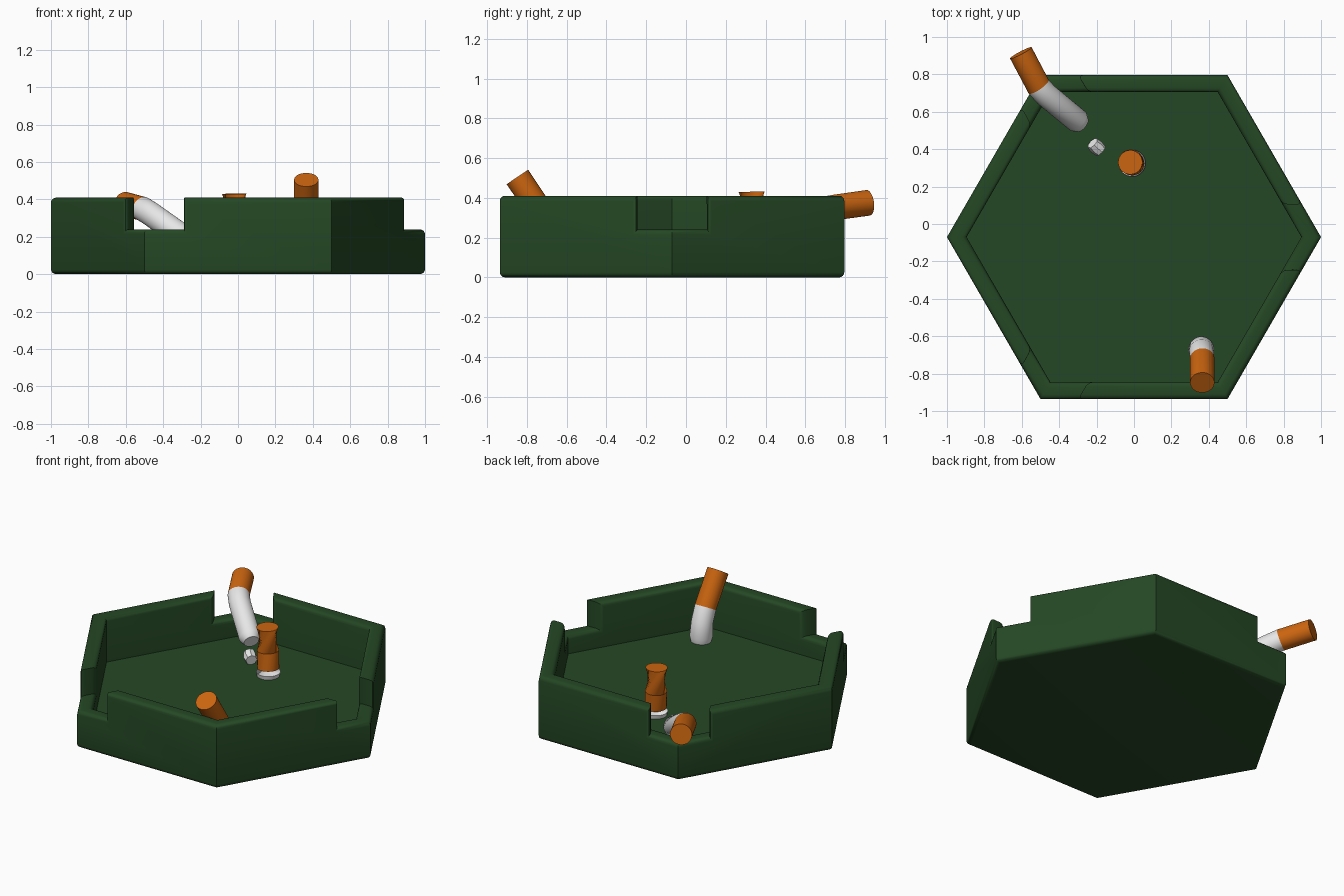
import bpy, bmesh, math
from mathutils import Vector

cube = bpy.data.objects.get("Cube")
if cube:
    bpy.data.objects.remove(cube, do_unlink=True)


def material(name, rgb):
    mat = bpy.data.materials.new(name)
    mat.use_nodes = True
    mat.diffuse_color = (*rgb, 1)
    mat.node_tree.nodes["Principled BSDF"].inputs["Base Color"].default_value = (*rgb, 1)
    return mat


GREEN = material("dark green", (0.018, 0.064, 0.018))
ORANGE = material("filter orange", (0.6, 0.13, 0.005))
WHITE = material("paper white", (0.8, 0.8, 0.8))


def finish(name, bm, mats):
    bmesh.ops.recalc_face_normals(bm, faces=bm.faces[:])
    mesh = bpy.data.meshes.new(name)
    bm.to_mesh(mesh)
    bm.free()
    for mat in mats:
        mesh.materials.append(mat)
    obj = bpy.data.objects.new(name, mesh)
    bpy.context.collection.objects.link(obj)
    bpy.ops.object.select_all(action='DESELECT')
    obj.select_set(True)
    bpy.context.view_layer.objects.active = obj
    bpy.ops.object.shade_smooth_by_angle(angle=math.radians(35))
    return obj


# Hexagonal tray with a rest cut into every other corner
CENTRE = Vector((0, -0.07, 0))
FLOOR, LOW, TOP = 0.12, 0.24, 0.41
HALF_NOTCH = 0.175


def outline(radius):
    points = []
    for k in range(6):
        a = math.radians(60 * k)
        out, side = Vector((math.cos(a), math.sin(a), 0)), Vector((-math.sin(a), math.cos(a), 0))
        for w in ((-HALF_NOTCH, 0, HALF_NOTCH) if k % 2 == 0 else (0,)):
            points.append(CENTRE + out * (radius - abs(w) / math.sqrt(3)) + side * w)
    return points


def make_tray():
    bm = bmesh.new()
    outer, inner = outline(1.0), outline(0.895)
    count = len(outer)

    def level(points, z):
        return [bm.verts.new((p.x, p.y, z)) for p in points]

    o0, o1, o2 = (level(outer, z) for z in (0, LOW, TOP))
    i0, i1, i2 = (level(inner, z) for z in (FLOOR, LOW, TOP))
    bm.faces.new(o0)
    bm.faces.new(i0)
    for a in range(count):
        b = (a + 1) % count
        bm.faces.new((o0[a], o0[b], o1[b], o1[a]))
        bm.faces.new((i0[a], i0[b], i1[b], i1[a]))
        if a % 4 < 2:        # lowered rim of a rest
            bm.faces.new((o1[a], o1[b], i1[b], i1[a]))
        else:                # full height rim
            bm.faces.new((o1[a], o1[b], o2[b], o2[a]))
            bm.faces.new((i1[a], i1[b], i2[b], i2[a]))
            bm.faces.new((o2[a], o2[b], i2[b], i2[a]))
        if a % 4 in (0, 2):  # end walls of a rest
            bm.faces.new((o1[a], o2[a], i2[a], i1[a]))
    bmesh.ops.delete(bm, geom=[v for v in bm.verts if not v.link_faces], context='VERTS')
    bmesh.ops.recalc_face_normals(bm, faces=bm.faces[:])
    bmesh.ops.dissolve_limit(bm, angle_limit=0.02, verts=bm.verts[:], edges=bm.edges[:])

    def is_side(face):
        reach = abs(face.normal.dot(face.calc_center_median() - CENTRE))
        return abs(face.normal.z) < 0.1 and reach > 0.5

    # Round the borders of the side walls, but not where they meet the floor
    rounded = [e for e in bm.edges if len(e.link_faces) == 2
               and sum(is_side(f) for f in e.link_faces) == 1
               and not all(abs(v.co.z - FLOOR) < 0.001 for v in e.verts)]
    bmesh.ops.bevel(bm, geom=rounded, offset=0.026, segments=4, profile=0.5,
                    affect='EDGES', clamp_overlap=True)
    return finish("tray", bm, [GREEN])


make_tray()


# Bent tubes: a path of points, a radius for each, a colour for each length
def tube(name, path, radii, colours, sides=32):
    bm = bmesh.new()
    path = [Vector(p) for p in path]
    last = len(path) - 1
    rings = []
    for i, p in enumerate(path):
        ahead = (path[min(i + 1, last)] - path[min(i, last - 1)]).normalized()
        behind = (path[max(i, 1)] - path[max(i - 1, 0)]).normalized()
        turn = (ahead + behind).to_track_quat('Z', 'Y')
        ring = []
        for s in range(sides):
            a = math.tau * s / sides
            ring.append(bm.verts.new(p + turn @ Vector((math.cos(a), math.sin(a), 0)) * radii[i]))
        rings.append(ring)
    for i in range(last):
        for s in range(sides):
            t = (s + 1) % sides
            f = bm.faces.new((rings[i][s], rings[i][t], rings[i + 1][t], rings[i + 1][s]))
            f.material_index = colours[i]
    bm.faces.new(rings[0]).material_index = colours[0]
    bm.faces.new(rings[-1]).material_index = colours[-1]
    return finish(name, bm, [ORANGE, WHITE])


R = 0.065
tube("resting_stub", [(-0.605, 0.915, 0.375), (-0.51, 0.735, 0.35), (-0.47, 0.69, 0.325),
                      (-0.30, 0.55, 0.205), (-0.275, 0.53, 0.19)],
     [R, R, R, R, 0.045], [0, 1, 1, 1])
tube("upright_stub", [(-0.02, 0.33, 0.43), (-0.018, 0.333, 0.28), (-0.01, 0.325, 0.17),
                      (-0.01, 0.325, 0.145), (-0.01, 0.325, 0.118)],
     [R, R, R, 0.072, 0.066], [0, 0, 1, 1])
tube("leaning_stub", [(0.365, -0.848, 0.505), (0.365, -0.72, 0.315), (0.36, -0.68, 0.24),
                      (0.36, -0.67, 0.15), (0.36, -0.668, 0.118)],
     [R, R, R, 0.069, 0.06], [0, 1, 1, 1])
tube("ash_crumb", [(-0.222, 0.432, 0.172), (-0.20, 0.41, 0.157), (-0.175, 0.388, 0.15)],
     [0.034, 0.04, 0.034], [1, 1], sides=8)
